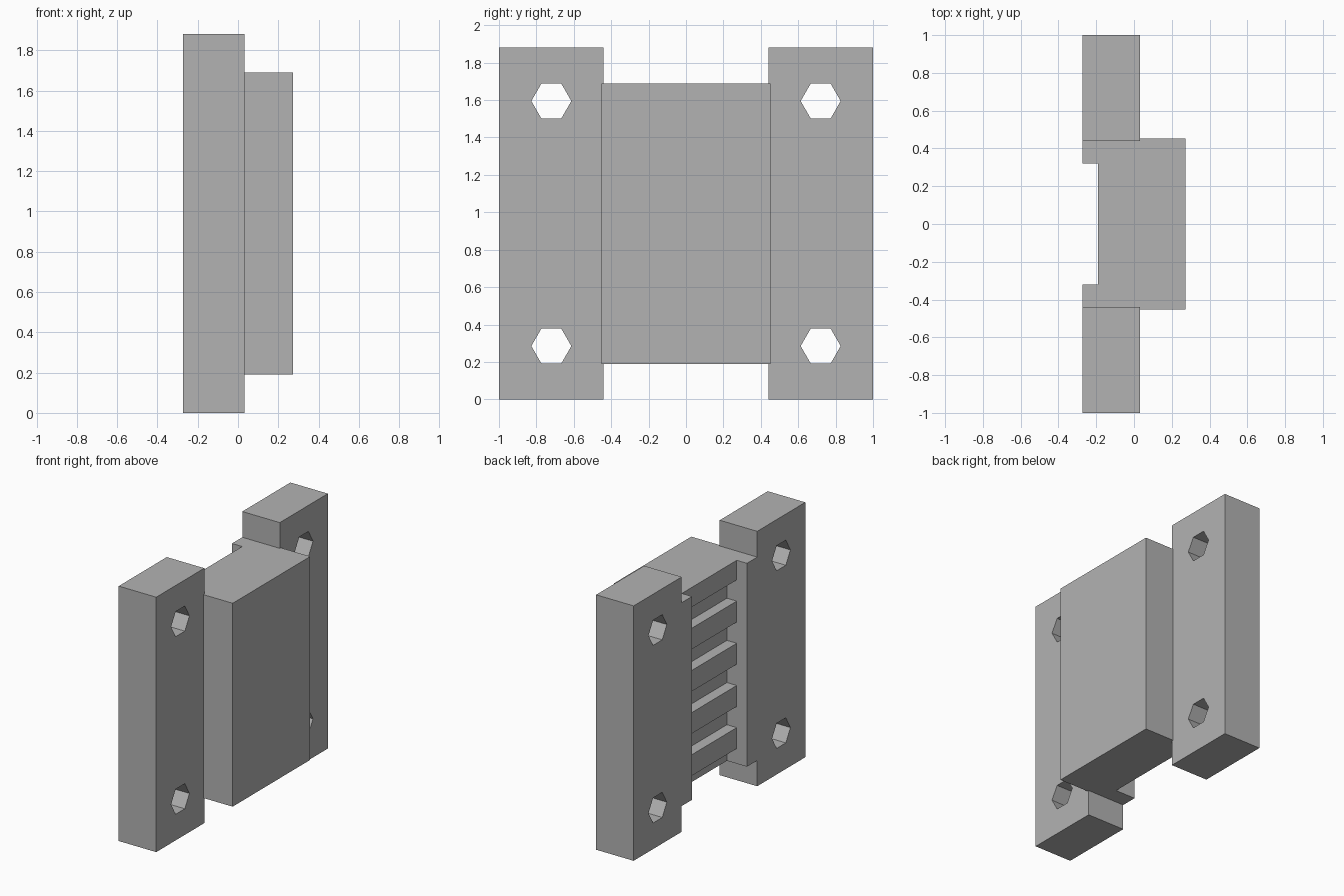
import bpy, bmesh
from math import cos, sin, pi
from mathutils import Matrix, Vector

cube = bpy.data.objects.get("Cube")
if cube:
    bpy.data.objects.remove(cube, do_unlink=True)

grey = bpy.data.materials.new("plain grey")
grey.use_nodes = True
grey.diffuse_color = (0.45, 0.45, 0.45, 1)
grey.node_tree.nodes["Principled BSDF"].inputs["Base Color"].default_value = grey.diffuse_color

# Shared dimensions
BACK, POCKET, FLOOR, STEP, FACE = -0.273, -0.19, -0.11, 0.033, 0.273
RAIL_IN, RAIL_OUT, RAIL_TOP = 0.44, 1.0, 1.88
LIP, BLOCK = 0.32, 0.452
LOW, HIGH = 0.19, 1.69
HOLE_Y, HOLE_R = 0.72, 0.107


def prism(name, loops, direction):
    """Fill an outline (first loop) with holes (other loops) and extrude it."""
    bm = bmesh.new()
    edges = []
    for loop in loops:
        verts = [bm.verts.new(p) for p in loop]
        edges += [bm.edges.new((a, b)) for a, b in zip(verts, verts[1:] + verts[:1])]
    bmesh.ops.triangle_fill(bm, edges=edges, use_beauty=True)
    top = bmesh.ops.extrude_face_region(bm, geom=bm.faces[:], use_keep_orig=True)["geom"]
    bmesh.ops.translate(bm, vec=Vector(direction),
                        verts=[v for v in top if isinstance(v, bmesh.types.BMVert)])
    bmesh.ops.recalc_face_normals(bm, faces=bm.faces[:])
    mesh = bpy.data.meshes.new(name)
    bm.to_mesh(mesh)
    bm.free()
    mesh.materials.append(grey)
    obj = bpy.data.objects.new(name, mesh)
    bpy.context.collection.objects.link(obj)
    return obj


def rectangle(y0, y1, z0, z1, x):
    return [(x, y0, z0), (x, y1, z0), (x, y1, z1), (x, y0, z1)]


def hexagon(y, z, x):
    return [(x, y + HOLE_R * cos(i * pi / 3), z + HOLE_R * sin(i * pi / 3)) for i in range(6)]


# Side rails, each with two hexagonal through holes
for side, name in ((-1, "front_rail"), (1, "back_rail")):
    y0, y1 = sorted((side * RAIL_IN, side * RAIL_OUT))
    holes = [hexagon(side * HOLE_Y, z, BACK) for z in (0.285, 1.595)]
    prism(name, [rectangle(y0, y1, 0, RAIL_TOP, BACK)] + holes, (STEP - BACK, 0, 0))

# Centre block: stepped profile with a pocket between two lips
half = [(FACE, BLOCK), (STEP, BLOCK), (STEP, RAIL_IN), (BACK, RAIL_IN), (BACK, LIP), (FLOOR, LIP)]
profile = half + [(x, -y) for x, y in reversed(half)]
prism("centre_block", [[(x, y, LOW) for x, y in profile]], (0, 0, HIGH - LOW))

# Belt teeth across the pocket
for i in range(5):
    bottom = 1.545 - 0.311 * i
    top = HIGH if i == 0 else bottom + 0.155
    prism(f"belt_tooth_{i + 1}", [rectangle(-LIP, LIP, bottom, top, POCKET)],
          (FLOOR - POCKET, 0, 0))
